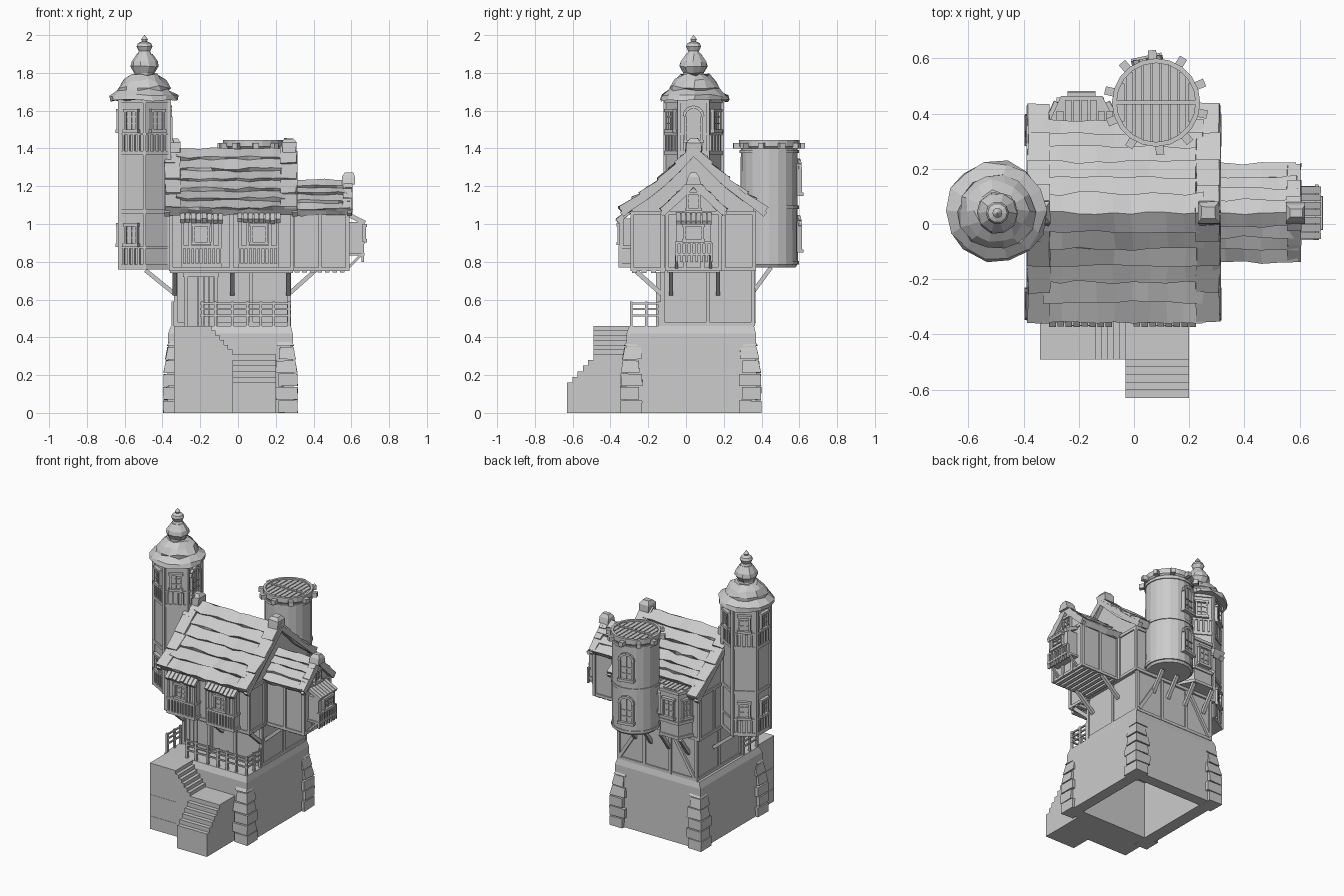
import bpy, bmesh, random
from math import cos, sin, pi, radians, sqrt
from mathutils import Vector, Matrix

if "Cube" in bpy.data.objects:
    bpy.data.objects.remove(bpy.data.objects["Cube"])
random.seed(4)

# ---- helpers: a solid is (verts, faces); part() joins solids into one object
def part(name, solids):
    bm = bmesh.new()
    for vs, fs in solids:
        b = [bm.verts.new(v) for v in vs]
        for f in fs:
            bm.faces.new([b[i] for i in f])
    bmesh.ops.recalc_face_normals(bm, faces=bm.faces)
    me = bpy.data.meshes.new(name)
    bm.to_mesh(me)
    bm.free()
    ob = bpy.data.objects.new(name, me)
    bpy.context.collection.objects.link(ob)
    return ob

def loft(rings, jit=0.0):
    n = len(rings[0])
    vs = [Vector(p) + Vector([random.uniform(-jit, jit) for _ in range(3)]) for r in rings for p in r]
    fs = [(k*n+i, k*n+(i+1) % n, (k+1)*n+(i+1) % n, (k+1)*n+i) for k in range(len(rings)-1) for i in range(n)]
    return vs, fs + [tuple(range(n)), tuple(range((len(rings)-1)*n, len(rings)*n))]

def ext_x(pts, a, b): return loft([[(x, y, z) for y, z in pts] for x in (a, b)])
def ext_y(pts, a, b): return loft([[(x, y, z) for x, z in pts] for y in (a, b)])
def ext_z(pts, a, b): return loft([[(x, y, z) for x, y in pts] for z in (a, b)])
def box(x0, x1, y0, y1, z0, z1): return ext_z([(x0, y0), (x1, y0), (x1, y1), (x0, y1)], z0, z1)

def lathe(cx, cy, prof, n, a0=0.0, jit=0.0):
    return loft([[(cx+r*cos(a0+2*pi*i/n), cy+r*sin(a0+2*pi*i/n), z) for i in range(n)] for r, z in prof], jit)

def beam(p, q, w=0.022):
    p, q = Vector(p), Vector(q)
    m = (q-p).to_track_quat('Z', 'Y').to_matrix()
    c = [m @ Vector((sx*w/2, sy*w/2, 0)) for sx, sy in ((-1, -1), (1, -1), (1, 1), (-1, 1))]
    return loft([[e+d for d in c] for e in (p, q)])

def place(solids, x, y, z, ang):
    """local -Y faces outward along angle ang (degrees)"""
    m = Matrix.Translation((x, y, z)) @ Matrix.Rotation(radians(ang+90), 4, 'Z')
    return [([m @ Vector(v) for v in vs], fs) for vs, fs in solids]

def window(w, h, arch=False):
    a, t = w/2, 0.012
    s = [box(-a, -a+t, -.018, .01, 0, h), box(a-t, a, -.018, .01, 0, h), box(-a-.006, a+.006, -.024, .01, -.012, t*.5),
         box(-a, a, -.006, .01, 0, h), box(-.003, .003, -.012, 0, 0, h)]
    s += [box(-a, a, -.012, 0, h*k-.003, h*k+.003) for k in (.33, .66)]
    if arch:
        pts = [(a*cos(pi*i/6), h+a*sin(pi*i/6)) for i in range(7)]
        s += [ext_y(pts, -.006, .01)]
        s += [beam((p[0], -.008, p[1]), (q[0], -.008, q[1]), .016) for p, q in zip(pts, pts[1:])]
        s += [box(-.003, .003, -.012, 0, h, h+a)]
    else:
        s += [box(-a-.005, a+.005, -.022, .01, h-t, h+.004)]
    return s

def frame(x0, x1, y0, y1, z0, z1, nx, ny, w=.02):
    s, e = [], .008
    for z in (z0, z1-w):
        s += [box(x0-e, x1+e, y, y+2*e, z, z+w) for y in (y0-e, y1-e)]
        s += [box(x, x+2*e, y0-e, y1+e, z, z+w) for x in (x0-e, x1-e)]
    for i in range(nx+1):
        x = x0+(x1-x0)*i/nx
        s += [box(x-w/2, x+w/2, y-e*1.2, y+e*1.2, z0, z1) for y in (y0, y1)]
    for i in range(ny+1):
        y = y0+(y1-y0)*i/ny
        s += [box(x-e*1.2, x+e*1.2, y-w/2, y+w/2, z0, z1) for x in (x0, x1)]
    return s

def roof(x0, x1, sides, n, step, nx, jit, lift=0.0, thick=.03):
    """sawtooth courses down both slopes; sides = two ridge-to-eave polylines of (y, z)"""
    out = []
    for sg, pl in zip((-1, 1), sides):
        def at(t):
            t = t*(len(pl)-1)
            k = min(int(t), len(pl)-2)
            return Vector(pl[k]).lerp(Vector(pl[k+1]), t-k)
        nrm, pts = Vector((sg*.6, .8)), [at(0)+Vector((0, lift))]
        for i in range(1, n+1):
            pts += [at(i/n)+nrm*(step+lift), at(i/n)+nrm*lift]
        under = [at(i/4)-nrm*thick for i in range(4, 0, -1)]
        out.append((pts, under))
    (lp, lu), (rp, ru) = out
    ring = lp[::-1] + rp[1:] + ru + [Vector(sides[0][0])-Vector((0, thick*1.3))] + lu[::-1]
    return loft([[(x0+(x1-x0)*i/nx, p[0], p[1]) for p in ring] for i in range(nx+1)], jit)

# ---- stone base, hollow underneath
def rect(a, b, c, d, z): return [(a, c, z), (b, c, z), (b, d, z), (a, d, z)]
vs, fs = loft([rect(-.29, .22, -.24, .30, .40), rect(-.29, .22, -.24, .30, 0), rect(-.375, .297, -.32, .375, 0),
               rect(-.37, .29, -.315, .37, .42), rect(-.355, .28, -.30, .36, .46)])
part("stone_base", [(vs, fs)])
quoins = []
for sx, cx in ((-1, -.395), (1, .315)):
    for sy, cy in ((-1, -.347), (1, .397)):
        for k in range(6):
            z0, z1 = k*.071, k*.071+.064
            i0, i1 = max(0, z0-.2)*.12, max(0, z1-.2)*.15
            w, d = ((.115, .10) if k % 2 else (.10, .115))
            if k == 5: i1 += .025
            quoins.append(loft([rect(*sorted((cx-sx*i, cx-sx*(w-i*.3))), *sorted((cy-sy*i, cy-sy*(d-i*.3))), z)
                                for i, z in ((i0, z0), (i1, z1))], .002))
part("corner_stones", quoins)

# ---- stairs: upper landing, side flight, lower landing, front flight
st = []
for k, (a, b) in enumerate(((0, .09), (.09, .16), (.16, .24), (.24, .35), (.35, .46))):
    st.append(box(-.34+.002*(k % 2), -.14, -.49+.002*(k % 2), -.30, a, b))
st += [box(-.14+.022*k, -.118+.022*k, -.49, -.30, 0, .46-.025*(k+1)) for k in range(5)]
st += [box(-.03, .20, -.49, -.30, 0, .31)]
st += [box(-.03, .20, -.49-.028*(k+1), -.49-.028*k, 0, .31-.03*(k+1)) for k in range(5)]
part("stone_stairs", st)

# ---- ground floor
part("ground_floor_walls", [box(-.33, .27, -.125, .355, .45, .77)])
part("ground_floor_timbers", frame(-.33, .27, -.125, .355, .46, .77, 3, 2)
     + [beam((-.32, .358, .48), (-.15, .358, .75)), beam((.26, .358, .48), (.09, .358, .75))])
door = [box(-.265+.028*i, -.239+.028*i, -.15, -.12, .46, .72) for i in range(5)]
part("front_door", door + [box(-.285, -.265, -.16, -.12, .46, .745), box(-.125, -.105, -.16, -.12, .46, .745),
                           box(-.29, -.10, -.16, -.12, .72, .745)])
rail = []
for x in (-.19, -.12, -.03, .05, .12, .19, .27): rail.append(box(x-.007, x+.007, -.297, -.283, .46, .59))
for x in (-.345, .27): rail += [box(x-.007, x+.007, y-.007, y+.007, .46, .59) for y in (-.29, -.21, -.14)]
for z in (.51, .545, .575):
    rail += [box(-.2, .28, -.295, -.285, z, z+.01)] + [box(x-.005, x+.005, -.295, -.13, z, z+.01) for x in (-.345, .27)]
part("terrace_railing", rail)

# ---- upper floor with gable walls
part("upper_floor_walls", [ext_x([(-.285, .76), (.36, .76), (.36, 1.08), (.04, 1.37), (-.285, 1.08)], -.355, .285)])
part("upper_floor_timbers", frame(-.355, .285, -.285, .36, .75, 1.07, 4, 4)
     + [box(-.36, .29, -.285+.05*i, -.26+.05*i, .74, .76) for i in range(4)])
part("floor_struts", [beam((x, -.13, .63), (x, -.27, .755), .024) for x in (-.335, -.03, .265)]
     + [beam((.27, y, .63), (.41, y, .755), .022) for y in (-.08, .17)]
     + [beam((-.335, y, .63), (-.49, y, .755), .022) for y in (-.08, .17)]
     + [beam((x, .355, .64), (x, .45, .77), .022) for x in (-.27, -.12, .02, .14)])

# ---- main roof and verges
front = [(.04, 1.40), (-.08, 1.28), (-.20, 1.175), (-.345, 1.075)]
back = [(.04, 1.40), (.16, 1.28), (.27, 1.185), (.365, 1.12)]
back_full = [(.08-y, z) for y, z in front]
part("main_roof", [roof(-.33, .25, (front, back), 6, .018, 9, .007)])
for nm, a, b in (("left_verge", -.385, -.305), ("right_verge", .225, .31)):
    part(nm, [roof(a, b, (front, back_full), 4, .008, 1, .004, .012, .035),
              loft([rect(a+.012, b-.004, -.005, .085, 1.38), rect(a+.005, b, 0, .08, 1.43),
                    rect(a+.02, b-.015, .02, .06, 1.452)], .003)])
part("gable_boards", [beam((x, .04, 1.375), (x, .04+s*.38, 1.05), .03) for x in (-.375, .30) for s in (-1, 1)])

# ---- front window bays with awnings and balusters
for nm, cx in (("left_bay", -.195), ("right_bay", .11)):
    a, b = cx-.10, cx+.10
    s = [box(a, b, -.345, -.28, .79, 1.03), box(a-.008, b+.008, -.358, -.28, .77, .79), box(a-.008, b+.008, -.358, -.28, .87, .885)]
    s += [box(a+.2*i/9-.006, a+.2*i/9+.006, -.357, -.34, .78, .88) for i in range(10)]
    s += [box(x-.008, x+.008, -.354, -.33, .88, 1.03) for x in (a, b, cx-.06, cx+.06)]
    s += place(window(.09, .10), cx, -.345, .90, -90)
    s += [beam((a+.029*i, -.30, 1.065), (a+.029*i, -.365, 1.015+random.uniform(-.005, .005)), .024) for i in range(8)]
    part(nm, s)

# ---- back bay with plank top
trap = [(-.31, .34), (-.26, .455), (-.12, .455), (-.06, .34)]
bb = [ext_z(trap, .78, 1.09)]
for z in (.77, .87, 1.08):
    bb.append(ext_z([(-.32, .34), (-.265, .463), (-.115, .463), (-.05, .34)], z, z+.02))
bb += place(window(.09, .13), -.19, .457, .915, 90) + place(window(.07, .13), -.285, .40, .915, 156)
bb += place(window(.07, .13), -.09, .40, .915, 27)
bb += [box(-.28+.03*i, -.256+.03*i, .34, .45 if 0 < i < 5 else .41, 1.1, 1.106) for i in range(7)]
part("back_bay", bb)

# ---- right wing
part("wing_walls", [ext_x([(-.10, .76), (.18, .76), (.18, 1.07), (.04, 1.22), (-.10, 1.07)], .28, .58)])
part("wing_timbers", frame(.29, .58, -.10, .18, .75, 1.07, 2, 3)
     + [box(.30+.04*i, .325+.04*i, -.10, .18, .742, .76) for i in range(7)]
     + place(window(.075, .085), .58, .04, 1.08, 0)
     + [beam((.59, .04, 1.215), (.59, .04+s*.17, 1.05), .022) for s in (-1, 1)])
wf = [(.04, 1.235), (-.04, 1.155), (-.13, 1.07)]
wb = [(.08-y, z) for y, z in wf]
part("wing_roof", [roof(.27, .59, (wf, wb), 4, .014, 5, .006)])
part("wing_verge", [roof(.555, .605, (wf, wb), 3, .006, 1, .003, .01),
                    loft([rect(.55, .62, 0, .08, 1.21), rect(.55, .62, .01, .07, 1.25), rect(.565, .61, .025, .055, 1.272)])])
wbay = [box(.57, .66, -.05, .13, .84, 1.01), box(.57, .67, -.058, .138, .832, .846)]
wbay += [box(.655, .668, -.055+.0265*i, -.043+.0265*i, .80, .90) for i in range(8)]
wbay += [box(.65, .67, -.056, .136, .895, .907)] + place(window(.11, .08), .66, .04, .915, 0)
wbay += [beam((.575, -.042+.0275*i, 1.055), (.672, -.042+.0275*i, 1.005), .024) for i in range(7)]
wbay += [beam((.58, y, .765), (.655, y, .84), .014) for y in (-.05, .13)]
part("wing_window_bay", wbay)

# ---- hexagonal left tower
TX, TY, H = -.495, .04, pi/6
part("hex_tower_walls", [lathe(TX, TY, [(.15, .76), (.15, 1.67)], 6, H)])
ht = [lathe(TX, TY, [(.158, z), (.158, z+h)], 6, H) for z, h in ((.76, .025), (.87, .012), (1.055, .022), (1.365, .022), (1.47, .012), (1.64, .03))]
ht += [box(TX+.151*cos(H+i*pi/3)-.009, TX+.151*cos(H+i*pi/3)+.009, TY+.151*sin(H+i*pi/3)-.009,
           TY+.151*sin(H+i*pi/3)+.009, .76, 1.66) for i in range(6)]
part("hex_tower_timbers", ht)
tw = []
for k in range(6):
    a = k*pi/3
    x, y = TX+.13*cos(a), TY+.13*sin(a)
    if k == 0:
        tw += place(window(.10, .13, True), x, y, 1.44, 0)
    else:
        tw += place(window(.08, .11), x, y, 1.495, k*60)
    if k in (2, 3, 4):
        tw += place(window(.08, .11), x, y, .89, k*60)
    zs = ((1.387, 1.47),) if k in (0, 1, 5) else ((1.387, 1.47), (.785, .87))
    for z0, z1 in zs:
        tw += [s for i in range(4) for s in place([box(-.055+.031*i, -.043+.031*i, -.01, .01, z0, z1)], x, y, 0, k*60)]
part("hex_tower_windows", tw)
part("hex_tower_roof", [lathe(TX-.003, TY+.005, [(.14, 1.66), (.183, 1.652), (.178, 1.68), (.135, 1.71), (.138, 1.725), (.112, 1.76), (.075, 1.79)], 14, 0, .008),
                        lathe(TX, TY, [(.06, 1.775), (.055, 1.80), (.077, 1.835), (.07, 1.86), (.04, 1.90)], 10, 0, .003)])
part("hex_tower_finial", [lathe(TX, TY, [(.04, 1.89), (.03, 1.915), (.042, 1.94), (.035, 1.957), (.013, 1.967), (.018, 1.978), (.001, 2.0)], 10)])

# ---- round back tower with plank top and blocks round the rim
RX, RY = .08, .44
part("round_tower_walls", [lathe(RX, RY, [(.14, .77), (.152, .79), (.15, 1.40), (.16, 1.41), (.16, 1.445), (.143, 1.445), (.143, 1.425)], 20)])
part("round_tower_bands", [lathe(RX, RY, [(.157, z), (.157, z+.018)], 20) for z in (.785, 1.08, 1.375)])
deck = []
for i in range(9):
    x = -.128+.032*i
    c = sqrt(.145**2-x*x)
    deck.append(box(RX+x-.013, RX+x+.013, RY-c, RY+c, 1.42, 1.435))
part("round_tower_deck", deck + [box(RX-.143, RX+.143, RY-.008, RY+.008, 1.42, 1.441)])
part("rim_blocks", [s for i in range(10) for s in place([box(-.015, .015, -.19, -.15, 1.40, 1.43)], RX, RY, 0, 36*i+36/1.6)])
rw = []
for z in (.86, 1.16):
    for a in (102,):
        rw += place(window(.10, .13, True), RX+.149*cos(radians(a)), RY+.149*sin(radians(a)), z, a)
part("round_tower_windows", rw)
